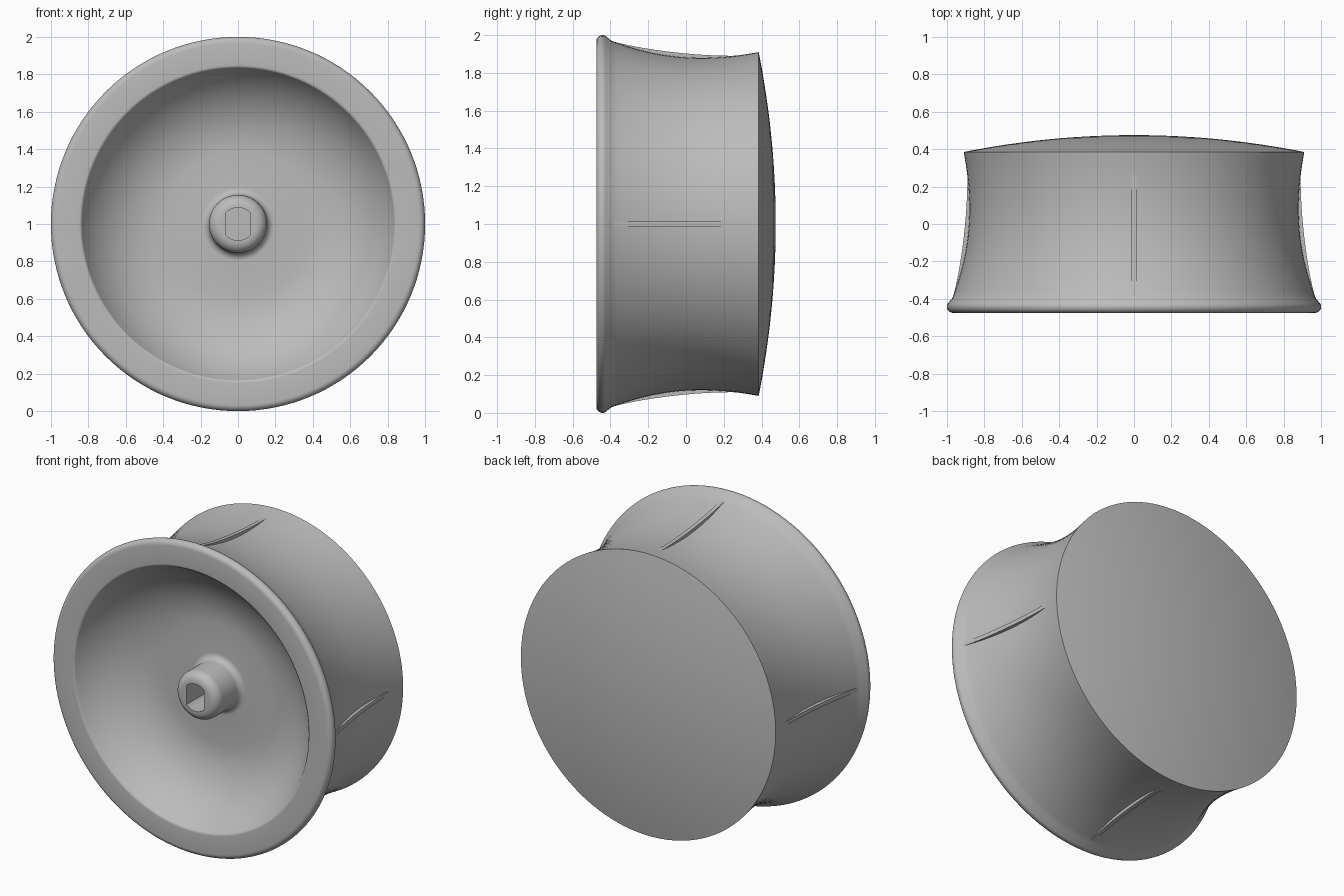
import bpy, bmesh
from math import sin, cos, pi, radians
from mathutils import Matrix, Vector

cube = bpy.data.objects.get("Cube")
if cube:
    bpy.data.objects.remove(cube, do_unlink=True)

grey = bpy.data.materials.new("plain_grey")
grey.use_nodes = True
COLOUR = (0.5, 0.5, 0.5, 1)
grey.diffuse_color = COLOUR
grey.node_tree.nodes["Principled BSDF"].inputs["Base Color"].default_value = COLOUR

CENTRE = Matrix.Translation((0, 0, 1))


def make(name, bm, smooth=True):
    bmesh.ops.recalc_face_normals(bm, faces=bm.faces)
    mesh = bpy.data.meshes.new(name)
    bm.to_mesh(mesh)
    bm.free()
    mesh.materials.append(grey)
    obj = bpy.data.objects.new(name, mesh)
    bpy.context.collection.objects.link(obj)
    bpy.ops.object.select_all(action='DESELECT')
    obj.select_set(True)
    bpy.context.view_layer.objects.active = obj
    if smooth:
        bpy.ops.object.shade_smooth_by_angle(angle=radians(30))
    return obj


def arc(r, y, radius, start, end, steps=8):
    """Points (r, y) on an arc, angles in degrees from +r towards +y."""
    angles = [radians(start + (end - start) * i / steps) for i in range(steps + 1)]
    return [(r + radius * cos(a), y + radius * sin(a)) for a in angles]


def waist(y):
    """Radius of the concave grip at depth y."""
    return 0.88 + (0.4 if y < 0.08 else 0.33) * (y - 0.08) ** 2


FRONT, BACK, FLOOR, TIP = -0.475, 0.385, -0.2, -0.435

# Knob body: domed back, concave grip, rolled rim, dished front, centre boss
DOME = 0.09
profile = [(0.91 * t / 12, BACK + DOME * (1 - (t / 12) ** 2)) for t in range(13)]
profile += [(waist(y), y) for y in (BACK - 0.78 * i / 24 for i in range(1, 25))]
profile += arc(0.967, FRONT + 0.033, 0.033, 25, -90)
profile += arc(0.85, FRONT + 0.02, 0.02, -90, -152, 5)
profile += arc(0.385, FLOOR - 0.51, 0.51, 28, 90, 20)
profile += arc(0.195, FLOOR - 0.04, 0.04, 90, 180)
profile += arc(0.095, TIP + 0.06, 0.06, 0, -90)
profile += [(0, TIP)]

bm = bmesh.new()
verts = [bm.verts.new((r, y, 0)) for r, y in profile]
edges = [bm.edges.new(pair) for pair in zip(verts, verts[1:])]
bmesh.ops.spin(bm, geom=verts + edges, cent=(0, 0, 0), axis=(0, 1, 0),
               angle=2 * pi, steps=128, use_merge=True)
bmesh.ops.remove_doubles(bm, verts=bm.verts, dist=0.0004)
bm.transform(CENTRE)
body = make("knob_body", bm, smooth=False)

# Shaft socket: round hole with two flat sides
bm = bmesh.new()
outline = []
for centre in (0, pi):
    for i in range(13):
        a = centre + radians(-46 + 92 * i / 12)
        outline.append(bm.verts.new((0.088 * sin(a), TIP - 0.1, 0.088 * cos(a))))
face = bm.faces.new(outline)
side = bmesh.ops.extrude_face_region(bm, geom=[face])["geom"]
bmesh.ops.translate(bm, vec=(0, 0.32, 0),
                    verts=[v for v in side if isinstance(v, bmesh.types.BMVert)])
bm.transform(CENTRE)
cutter = make("socket_cutter", bm, smooth=False)
cutter.hide_render = True

cut = body.modifiers.new("socket", 'BOOLEAN')
cut.operation = 'DIFFERENCE'
cut.solver = 'EXACT'
cut.object = cutter
bpy.ops.object.select_all(action='DESELECT')
body.select_set(True)
bpy.context.view_layer.objects.active = body
bpy.ops.object.modifier_apply(modifier=cut.name)
bpy.data.objects.remove(cutter, do_unlink=True)
bpy.ops.object.shade_smooth_by_angle(angle=radians(30))

# Four slim grip ribs that bridge the waist and fade out at both ends
STEPS = 20
for k, where in enumerate(("top", "left", "bottom", "right")):
    bm = bmesh.new()
    rings = []
    for i in range(STEPS + 1):
        t = i / STEPS
        y = -0.39 + 0.66 * t
        crest = waist(y) + 0.022 * sin(pi * t) - 0.001
        root = waist(y) - 0.02
        rings.append([bm.verts.new(p) for p in
                      ((-0.013, y, root), (-0.013, y, crest),
                       (0.013, y, crest), (0.013, y, root))])
    for a, b in zip(rings, rings[1:]):
        for j in range(4):
            n = (j + 1) % 4
            bm.faces.new((a[j], a[n], b[n], b[j]))
    bm.faces.new(rings[0])
    bm.faces.new(rings[-1])
    bm.transform(CENTRE @ Matrix.Rotation(k * pi / 2, 4, 'Y'))
    make("grip_rib_" + where, bm)
